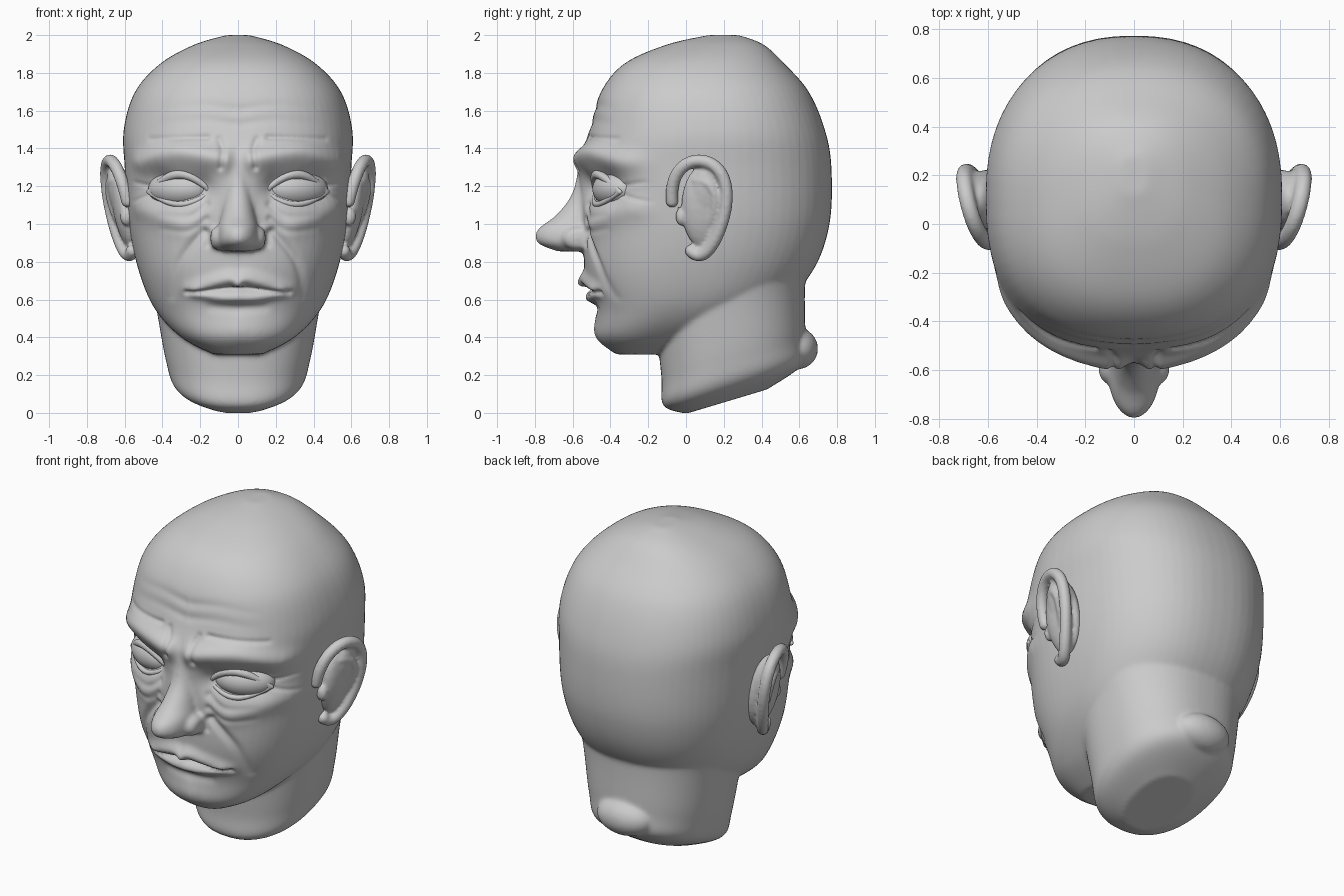
import bpy, bmesh, math
from math import sin, cos, pi
from mathutils import Matrix, kdtree

if "Cube" in bpy.data.objects:
    bpy.data.objects.remove(bpy.data.objects["Cube"])


def spline(pts, sub):
    # Catmull-Rom through tuples of any length
    out, n = [], len(pts)
    for i in range(n - 1):
        p0, p1, p2, p3 = pts[max(i - 1, 0)], pts[i], pts[i + 1], pts[min(i + 2, n - 1)]
        for k in range(sub):
            t = k / sub
            out.append(tuple(0.5 * (2 * b + (c - a) * t + (2 * a - 5 * b + 4 * c - d) * t * t
                                    + (3 * b - a - 3 * c + d) * t ** 3)
                             for a, b, c, d in zip(p0, p1, p2, p3)))
    return out + [tuple(pts[-1])]


def loft(bm, rows, front=2.3, back=2.3, shear=0.0, sub=8, seg=64):
    # rows: z, half width, front y, back y -> stacked superellipse rings
    rings = []
    for z, a, yf, yb in spline(rows, sub):
        mid, ring = (yf + yb) / 2, []
        for s in range(seg):
            c, d = cos(2 * pi * s / seg), sin(2 * pi * s / seg)
            e = 2 / (back if d > 0 else front)
            x = a * math.copysign(abs(c) ** e, c)
            y = (yb - yf) / 2 * math.copysign(abs(d) ** e, d)
            ring.append(bm.verts.new((x, mid + y, z + shear * y)))
        rings.append(ring)
    for r0, r1 in zip(rings, rings[1:]):
        for s in range(seg):
            e = (s + 1) % seg
            bm.faces.new((r0[s], r0[e], r1[e], r1[s]))
    bm.faces.new(rings[0][::-1])
    bm.faces.new(rings[-1])


def ball(bm, loc, size, axis="Z", turn=0, sub=3):
    m = Matrix.Translation(loc) @ Matrix.Rotation(math.radians(turn), 4, axis)
    bmesh.ops.create_icosphere(bm, subdivisions=sub, radius=1,
                               matrix=m @ Matrix.Diagonal((*size, 1)))


def rope(bm, curve, start, end, count=60):
    # soft rope of beads along curve(t) -> x, y, z, radius
    for i in range(count + 1):
        x, y, z, r = curve(start + (end - start) * i / count)
        ball(bm, (x, y, z), (r, r, r), sub=2)


def finish(bm, name, voxel=0, smooth=0, mirror=False):
    # fuse the pieces into one soft skin
    bmesh.ops.recalc_face_normals(bm, faces=bm.faces)
    me = bpy.data.meshes.new(name)
    bm.to_mesh(me)
    bm.free()
    ob = bpy.data.objects.new(name, me)
    bpy.context.collection.objects.link(ob)
    if voxel:
        mod = ob.modifiers.new("fuse", 'REMESH')
        mod.mode, mod.voxel_size = 'VOXEL', voxel
        mod = ob.modifiers.new("soften", 'SMOOTH')
        mod.factor, mod.iterations = 0.5, smooth
        dg = bpy.context.evaluated_depsgraph_get()
        ob.data = bpy.data.meshes.new_from_object(ob.evaluated_get(dg))
        ob.modifiers.clear()
    if mirror:
        ob.modifiers.new("mirror", 'MIRROR')
    ob.data.polygons.foreach_set("use_smooth", [True] * len(ob.data.polygons))
    return ob


# skull and jaw
bm = bmesh.new()
loft(bm, [(.31, .13, -.37, -.08), (.40, .30, -.465, .15), (.55, .44, -.48, .48),
          (.75, .525, -.535, .67), (1.0, .578, -.545, .76), (1.3, .60, -.565, .77),
          (1.5, .605, -.51, .735), (1.7, .545, -.45, .65), (1.85, .41, -.325, .52),
          (1.95, .23, -.10, .41), (2.0, .06, .12, .28)], front=2.45)
# neck with slanted cut, and nape fold
loft(bm, [(.06, .17, 0, .43), (.15, .33, -.12, .62), (.30, .385, -.13, .63),
          (.62, .445, -.16, .635), (.84, .51, -.16, .70)], shear=.3)
ball(bm, (0, .59, .34), (.18, .11, .11), "X", 15)
# nose
loft(bm, [(z, a, y, -.4) for z, a, y in ((1.36, .05, -.56), (1.17, .075, -.60),
          (1.05, .09, -.685), (.97, .105, -.785), (.90, .105, -.785), (.855, .075, -.68))],
     front=2)
for side in (-1, 1):
    ball(bm, (side * .095, -.575, .925), (.06, .085, .065))
head = finish(bm, "head", voxel=.011, smooth=12)

# the face surface, remembered before sculpting
skin = [(v, v.co.copy(), v.normal.copy()) for v in head.data.vertices if v.co.y < -.1]


def stroke(radius, height, *path, taper=0.5):
    # raise or carve along an (x, z) path, on both halves of the face
    pts = spline(path, 50)
    kd = kdtree.KDTree(len(pts))
    for i, (x, z) in enumerate(pts):
        kd.insert((x, 0, z), i)
    kd.balance()
    for v, co, no in skin:
        _, i, d = kd.find((abs(co.x), 0, co.z))
        if d < 2.6 * radius:
            fade = min(1, (-co.y - .1) / .15) * (1 - taper * i / len(pts))
            v.co += no * height * fade * math.exp(-(d / radius) ** 2)


# eye sockets, brows, frown and eye bags
stroke(.085, -.07, (.21, 1.19), (.41, 1.2), taper=0)
stroke(.055, .046, (.08, 1.34), (.32, 1.375), (.5, 1.33))
stroke(.016, -.02, (.09, 1.3), (.08, 1.38), (.1, 1.45))
for drop in (0, .075):
    stroke(.018, -.012, (.17, 1.1 - drop), (.26, 1.04 - drop), (.4, 1.05 - drop), taper=.8)
# forehead lines and crow's feet
stroke(.014, -.012, (.16, 1.46), (.46, 1.45))
for z in (1.53, 1.61):
    stroke(.025, -.007, (.02, z), (.2, z + .02), (.4, z), taper=.9)
for z in (1.12, 1.22):
    stroke(.01, -.009, (.49, (z + 1.18) / 2), (.55, z))
# cheekbones, cheek folds and nostril wings
stroke(.06, .016, (.3, 1.0), (.5, 1.08), taper=0)
stroke(.024, -.024, (.19, .96), (.31, .8), (.35, .62), taper=.8)
stroke(.016, -.010, (.165, .96), (.16, .89), taper=0)
# lips, mouth line, hollow under the lip, chin
stroke(.036, .054, (0, .7), (.06, .71), (.26, .655), taper=.75)
stroke(.032, .034, (0, .615), (.1, .615), (.22, .64))
stroke(.013, -.036, (0, .66), (.27, .64))
stroke(.028, -.014, (0, .55), (.14, .56))
stroke(.07, .014, (0, .43), (.06, .43))
head.data.update()

# eyes
bm = bmesh.new()
ball(bm, (.31, -.37, 1.185), (.175, .112, .10), "Z", 25, sub=4)
finish(bm, "eyeballs", mirror=True)


def lid(rise, thick):
    # arc from inner to outer eye corner
    return lambda t: (.14 + .335 * t, -.478 + .13 * t - .056 * sin(pi * t),
                      1.17 + rise * sin(pi * t), .013 + thick * sin(pi * t))


bm = bmesh.new()
rope(bm, lid(.093, .012), 0, 1)
rope(bm, lid(-.066, .004), 0, 1)
finish(bm, "eyelids", voxel=.007, smooth=4, mirror=True)


def ear_curve(size, x, thick):
    # egg-shaped loop, wider at the top and flaring outward there
    return lambda t: (x + .07 * cos(t - .8), .07 + size * cos(t) * (.14 + .04 * sin(t)),
                      1.085 + size * .25 * sin(t), thick)


# ears: rim, inner fold, bowl and canal flap
bm = bmesh.new()
rope(bm, ear_curve(1, .627, .035), -2.0, 3.0, 90)
rope(bm, ear_curve(.58, .61, .026), -1.6, 1.7)
ball(bm, (.60, .10, 1.09), (.065, .125, .23), "Y", 10)
ball(bm, (.625, .12, 1.14), (.055, .10, .18), "Y", 14)
ball(bm, (.59, -.025, 1.04), (.035, .03, .05))
finish(bm, "ears", voxel=.01, smooth=5, mirror=True)
